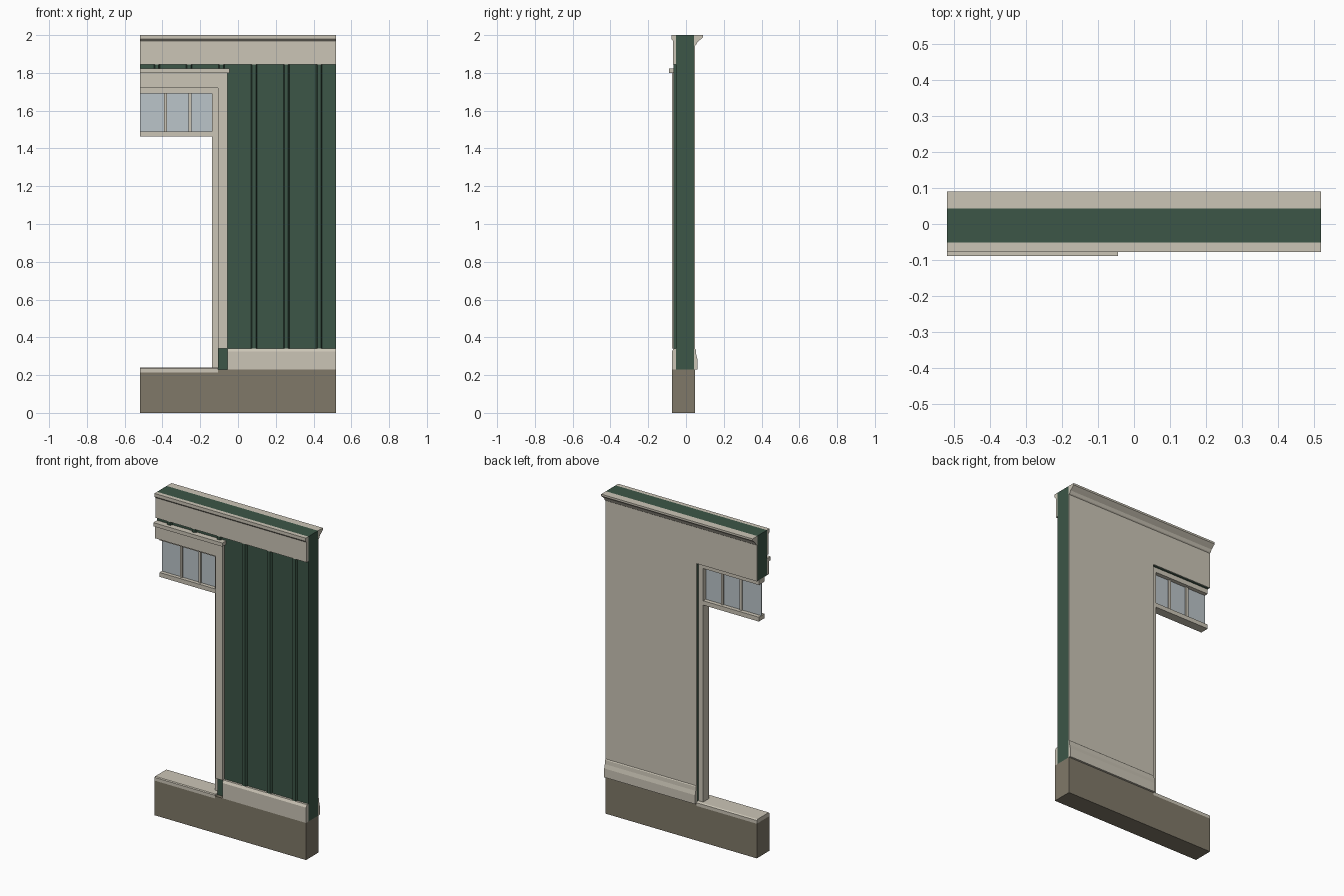
import bpy, bmesh
from mathutils import Vector

cube = bpy.data.objects.get("Cube")
if cube:
    bpy.data.objects.remove(cube, do_unlink=True)


def material(name, rgb):
    m = bpy.data.materials.new(name)
    m.use_nodes = True
    m.diffuse_color = (*rgb, 1)
    m.node_tree.nodes["Principled BSDF"].inputs["Base Color"].default_value = (*rgb, 1)
    return m


cream = material("cream trim", (0.60, 0.56, 0.47))
green = material("dark green siding", (0.045, 0.092, 0.063))
stone = material("foundation stone", (0.215, 0.19, 0.14))
glass = material("pale glass", (0.50, 0.56, 0.59))


def extrude(name, mat, points, offset):
    """Extrude a closed outline of 3D points along the offset vector."""
    bm = bmesh.new()
    face = bm.faces.new([bm.verts.new(p) for p in points])
    new = bmesh.ops.extrude_face_region(bm, geom=[face])["geom"]
    verts = [v for v in new if isinstance(v, bmesh.types.BMVert)]
    bmesh.ops.translate(bm, verts=verts, vec=Vector(offset))
    bmesh.ops.recalc_face_normals(bm, faces=bm.faces)
    mesh = bpy.data.meshes.new(name)
    bm.to_mesh(mesh)
    bm.free()
    mesh.materials.append(mat)
    obj = bpy.data.objects.new(name, mesh)
    bpy.context.collection.objects.link(obj)
    return obj


def strip(name, mat, x0, x1, yz):
    """Moulding with a y-z section running along x."""
    return extrude(name, mat, [(x0, y, z) for y, z in yz], (x1 - x0, 0, 0))


def slab(name, mat, y0, y1, xz):
    """Plate with an x-z outline and a thickness in y."""
    return extrude(name, mat, [(x, y0, z) for x, z in xz], (0, y1 - y0, 0))


def box(name, mat, x0, x1, y0, y1, z0, z1):
    return strip(name, mat, x0, x1, [(y0, z0), (y1, z0), (y1, z1), (y0, z1)])


LEFT, RIGHT = -0.52, 0.52        # ends of the wall section
OPEN, HEAD = -0.105, 1.72        # edge and top of the door opening
FRONT, BACK = -0.052, 0.048      # outer siding plane and inner plaster plane
CASE = -0.055                    # outer edge of the door casing
FLOOR = 0.23

# Foundation, lower under the threshold
slab("foundation", stone, -0.075, BACK,
     [(LEFT, 0), (RIGHT, 0), (RIGHT, FLOOR), (OPEN, FLOOR), (OPEN, 0.215), (LEFT, 0.215)])
strip("threshold", cream, LEFT, OPEN,
      [(-0.075, 0.215), (BACK, 0.215), (BACK, 0.235), (0.04, 0.24), (-0.07, 0.24), (-0.075, 0.235)])

# Wall body and inner lining share the same outline around the opening
outline = [(OPEN, FLOOR), (RIGHT, FLOOR), (RIGHT, 2), (LEFT, 2), (LEFT, HEAD), (OPEN, HEAD)]
slab("wall", green, FRONT, 0.043, outline)
slab("inner_lining", cream, 0.043, BACK, outline)

# Battens with chamfered sides, cut short over the door
for i, x in enumerate((-0.43, -0.26, -0.088, 0.084, 0.256, 0.43)):
    section = [(-0.016, FRONT), (0.016, FRONT), (0.010, -0.066), (-0.010, -0.066)]
    z0 = 0.34 if x > CASE else 1.82
    extrude(f"batten_{i + 1}", green, [(x + dx, y, z0) for dx, y in section], (0, 0, 1.85 - z0))

# Outer frieze and baseboard
strip("frieze_board", cream, LEFT, RIGHT,
      [(FRONT, 1.845), (-0.068, 1.845), (-0.068, 1.97), (-0.078, 1.98), (-0.078, 2), (FRONT, 2)])
strip("outer_baseboard", cream, CASE, RIGHT,
      [(FRONT, FLOOR), (-0.075, FLOOR), (-0.075, 0.325), (-0.066, 0.34), (FRONT, 0.34)])

# Inner baseboard and crown moulding
strip("inner_baseboard", cream, OPEN, RIGHT,
      [(BACK, FLOOR), (0.06, FLOOR), (0.06, 0.285), (0.054, 0.31), (0.052, 0.335), (BACK, 0.34)])
strip("crown_moulding", cream, LEFT, RIGHT,
      [(BACK, 1.945), (0.054, 1.95), (0.062, 1.965), (0.078, 1.978), (0.09, 1.988), (0.09, 2), (0.043, 2)])

# Door casing with a drip cap
slab("door_casing", cream, -0.073, FRONT,
     [(OPEN, 0.34), (CASE, 0.34), (CASE, 1.80), (LEFT, 1.80), (LEFT, HEAD), (OPEN, HEAD)])
box("drip_cap", cream, LEFT, -0.045, -0.089, FRONT, 1.80, 1.823)

# Door frame, set back in the opening
slab("door_frame", cream, -0.028, 0.028,
     [(-0.138, 0.24), (OPEN, 0.24), (OPEN, HEAD), (LEFT, HEAD), (LEFT, 1.69), (-0.138, 1.69)])

# Transom window
box("transom_rail", cream, LEFT, -0.138, -0.028, 0.028, 1.463, 1.49)
box("transom_glass", glass, LEFT, -0.138, -0.005, 0.003, 1.49, 1.69)
for i, x in enumerate((-0.383, -0.255)):
    box(f"transom_bar_{i + 1}", cream, x - 0.008, x + 0.008, -0.013, 0.011, 1.49, 1.69)
